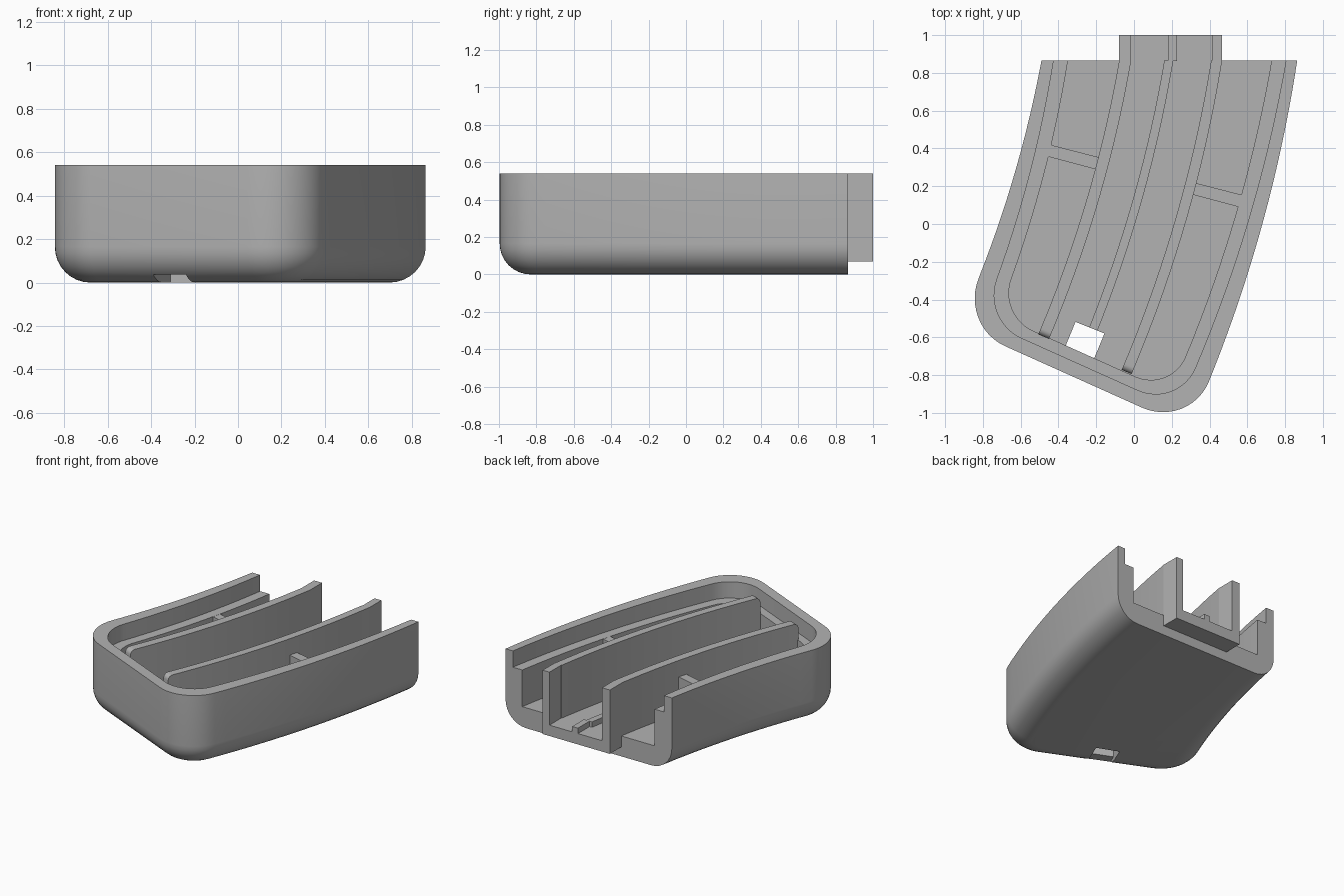
import bpy, bmesh
from math import radians, sin, cos, pi
from mathutils import Vector

cube = bpy.data.objects.get("Cube")
if cube:
    bpy.data.objects.remove(cube, do_unlink=True)

# The whole body sweeps around one far centre point
CX, CY, MID = -6.58, 2.0, 6.8625
FRONT = radians(-24.17)
HALF, CORNER, BACK = 0.6675, 0.27, 0.865
TOP, LEDGE, FLOOR, ROUND = 0.54, 0.42, 0.15, 0.165

grey = bpy.data.materials.new("light grey plastic")
grey.use_nodes = True
colour = (0.45, 0.45, 0.45, 1)
grey.diffuse_color = colour
grey.node_tree.nodes["Principled BSDF"].inputs["Base Color"].default_value = colour


def polar(r, a, z):
    return Vector((CX + r * cos(a), CY + r * sin(a), z))


def loft(name, rings, cut=True):
    """Skin closed rings, cap both ends and trim at the open back end."""
    bm = bmesh.new()
    loops = [[bm.verts.new(p) for p in ring] for ring in rings]
    n = len(loops[0])
    for a, b in zip(loops, loops[1:]):
        for i in range(n):
            j = (i + 1) % n
            bm.faces.new((a[i], a[j], b[j], b[i]))
    bm.faces.new(loops[0])
    bm.faces.new(loops[-1])
    if cut:
        res = bmesh.ops.bisect_plane(
            bm, geom=bm.verts[:] + bm.edges[:] + bm.faces[:],
            plane_co=(0, BACK, 0), plane_no=(0, 1, 0), clear_outer=True)
        edges = [e for e in res["geom_cut"]
                 if isinstance(e, bmesh.types.BMEdge) and e.is_boundary]
        bmesh.ops.edgeloop_fill(bm, edges=edges)
    bmesh.ops.recalc_face_normals(bm, faces=bm.faces[:])
    mesh = bpy.data.meshes.new(name)
    bm.to_mesh(mesh)
    bm.free()
    mesh.materials.append(grey)
    ob = bpy.data.objects.new(name, mesh)
    bpy.context.collection.objects.link(ob)
    return ob


def smooth(ob):
    bpy.ops.object.select_all(action="DESELECT")
    ob.select_set(True)
    bpy.context.view_layer.objects.active = ob
    bpy.ops.object.shade_smooth_by_angle(angle=radians(30))


def outline(inset, z, front_inset, radius, taper=0.0):
    """Long curved outline with two rounded front corners."""
    h = HALF - inset
    half = [(h, 2.4 - (2.4 - front_inset - radius) * i / 24) for i in range(24)]
    for i in range(13):
        t = i / 12 * pi / 2
        half.append((h - radius + radius * cos(t),
                     front_inset + radius - radius * sin(t)))
    pts = [(-u, s) for u, s in half] + half[::-1]
    ring = []
    for u, s in pts:
        step = s / (MID + u)
        ring.append(polar(MID + u * (1 + taper * step), FRONT + step, z))
    return ring


def arc_block(name, r0, r1, a0, a1, z0, z1, bevel=0.0, cut=True):
    """Block following the sweep, optionally with a rounded top front edge."""
    stations = []
    for i in range(6 if bevel else 0):
        t = i / 6 * pi / 2
        stations.append((a0 + bevel * (1 - cos(t)) / r0, z1 - bevel * (1 - sin(t))))
    start = a0 + bevel / r0
    stations += [(start + (a1 - start) * i / 24, z1) for i in range(25)]
    rings = [[polar(r0, a, z0), polar(r1, a, z0), polar(r1, a, z), polar(r0, a, z)]
             for a, z in stations]
    return loft(name, rings, cut)


def box(name, x0, x1, y0, y1, z0, z1):
    rings = [[Vector((x, y, z)) for x, y in ((x0, y0), (x1, y0), (x1, y1), (x0, y1))]
             for z in (z0, z1)]
    return loft(name, rings, cut=False)


# Tray shell: rounded underside, rim, inner ledge and floor
rings = []
for i in range(9):
    t = i / 8 * pi / 2
    d = ROUND * (1 - sin(t))
    rings.append(outline(d, ROUND * (1 - cos(t)), d, CORNER - d))
rings.append(outline(0, TOP, 0, CORNER))
for inset, front, z0, z1 in ((0.10, 0.075, TOP, LEDGE), (0.17, 0.135, LEDGE, FLOOR)):
    for z in (z0, z1):
        rings.append(outline(inset, z, front, CORNER - 0.4 * inset, 0.27))
shell = loft("tray_shell", rings)

# Latch opening through the floor, with a shallow notch out to the front
SLOT_BACK, SLOT_FRONT = radians(-21.88), radians(-23.05)
cutters = [
    arc_block("slot_cutter", 6.757, 6.922, SLOT_FRONT, SLOT_BACK, -0.1, 0.3, cut=False),
    arc_block("notch_cutter", 6.757, 6.922, radians(-25), radians(-22.5), -0.1, 0.036, cut=False),
]
bpy.context.view_layer.objects.active = shell
for c in cutters:
    c.hide_render = True
    mod = shell.modifiers.new("cut", "BOOLEAN")
    mod.operation, mod.solver, mod.object = "DIFFERENCE", "EXACT", c
    bpy.ops.object.modifier_apply(modifier=mod.name)
    bpy.data.objects.remove(c, do_unlink=True)
smooth(shell)

# Two tall dividers with rounded front ends, and their straight tails
for side, r0, r1, x0, x1 in (("right", 6.60, 6.662, -0.08, -0.016),
                             ("left", 7.08, 7.137, 0.412, 0.467)):
    smooth(arc_block(side + "_divider", r0, r1, SLOT_FRONT, radians(-5),
                     FLOOR - 0.03, TOP, bevel=0.035))
    box(side + "_divider_tail", x0, x1, BACK - 0.002, 1.0, FLOOR - 0.03, TOP)

# Low ridge along the middle of the floor
smooth(arc_block("floor_ridge", 6.835, 6.882, SLOT_BACK, radians(-5), FLOOR - 0.03, 0.19))
box("floor_ridge_tail", 0.18, 0.227, BACK - 0.002, 1.0, FLOOR - 0.03, 0.19)

# Tongue sticking out at the back
box("back_tongue", -0.08, 0.467, BACK - 0.05, 1.0, 0.07, FLOOR)

# Cross bars joining each divider to the wall
for side, r0, r1 in (("right", 6.34, 6.62), ("left", 7.12, 7.39)):
    mid, half = radians(-14.73), 0.0325 / ((r0 + r1) / 2)
    arc_block(side + "_cross_bar", r0, r1, mid - half, mid + half,
              FLOOR - 0.03, LEDGE - 0.001)
